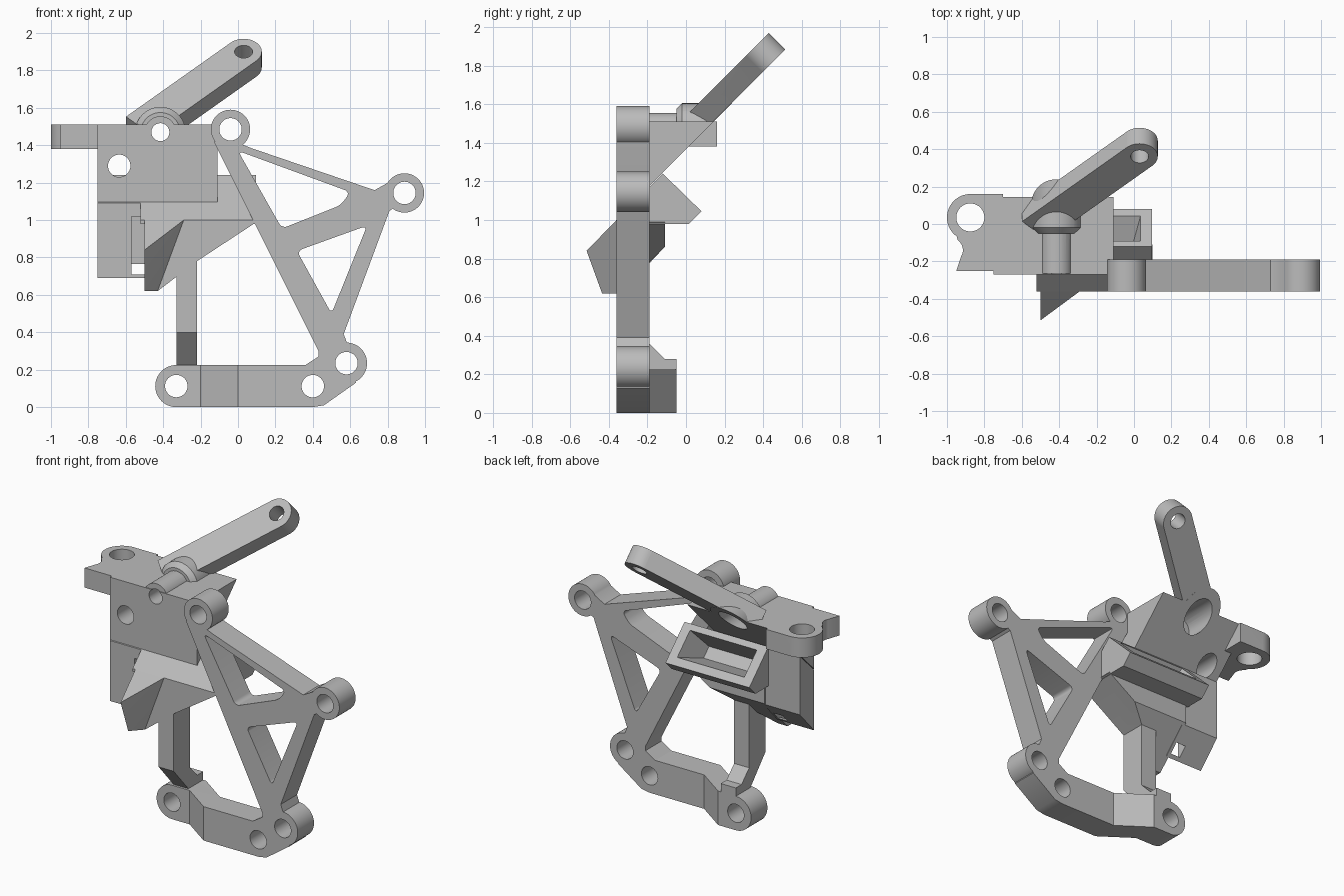
import bpy, bmesh, math
from mathutils import Vector, Matrix

cube = bpy.data.objects.get("Cube")
if cube:
    bpy.data.objects.remove(cube, do_unlink=True)

grey = bpy.data.materials.new("plain grey")
grey.use_nodes = True
grey.diffuse_color = (0.5, 0.5, 0.5, 1)
grey.node_tree.nodes["Principled BSDF"].inputs["Base Color"].default_value = (0.5, 0.5, 0.5, 1)


def finish(name, bm):
    bmesh.ops.recalc_face_normals(bm, faces=bm.faces)
    mesh = bpy.data.meshes.new(name)
    bm.to_mesh(mesh)
    bm.free()
    mesh.materials.append(grey)
    ob = bpy.data.objects.new(name, mesh)
    bpy.context.collection.objects.link(ob)
    return ob


# Extrude a 2D outline from a to b along one axis
def prism(name, pts, axis, a, b, rounding=0):
    place = {"x": lambda u, v, w: (w, u, v),
             "y": lambda u, v, w: (u, w, v),
             "z": lambda u, v, w: (u, v, w)}[axis]
    bm = bmesh.new()
    low = [bm.verts.new(place(u, v, a)) for u, v in pts]
    high = [bm.verts.new(place(u, v, b)) for u, v in pts]
    bm.faces.new(low)
    bm.faces.new(high)
    sides = []
    for i in range(len(pts)):
        j = (i + 1) % len(pts)
        bm.faces.new((low[i], low[j], high[j], high[i]))
        sides.append(bm.edges.get((low[i], high[i])))
    if rounding:
        bmesh.ops.bevel(bm, geom=sides, offset=rounding, segments=6, profile=0.5,
                        affect="EDGES", clamp_overlap=True)
    return finish(name, bm)


def cyl(name, p, q, r, r2=None):
    p, q = Vector(p), Vector(q)
    turn = (q - p).to_track_quat("Z", "Y").to_matrix().to_4x4()
    bm = bmesh.new()
    bmesh.ops.create_cone(bm, cap_ends=True, segments=48, radius1=r, radius2=r2 or r,
                          depth=(q - p).length, matrix=Matrix.Translation((p + q) / 2) @ turn)
    return finish(name, bm)


def hull(name, pts):
    bm = bmesh.new()
    for p in pts:
        bm.verts.new(p)
    bmesh.ops.convex_hull(bm, input=bm.verts)
    return finish(name, bm)


def combine(ob, others, operation):
    bpy.context.view_layer.objects.active = ob
    for other in others:
        mod = ob.modifiers.new("shape", "BOOLEAN")
        mod.operation, mod.object, mod.solver = operation, other, "EXACT"
        bpy.ops.object.modifier_apply(modifier=mod.name)
        bpy.data.objects.remove(other, do_unlink=True)
    return ob


# Keep the side of a plane its normal points away from
def trim(ob, co, normal):
    bm = bmesh.new()
    bm.from_mesh(ob.data)
    res = bmesh.ops.bisect_plane(bm, geom=bm.verts[:] + bm.edges[:] + bm.faces[:],
                                 plane_co=co, plane_no=normal, clear_outer=True)
    edges = [e for e in res["geom_cut"] if isinstance(e, bmesh.types.BMEdge)]
    bmesh.ops.holes_fill(bm, edges=edges)
    bmesh.ops.recalc_face_normals(bm, faces=bm.faces)
    bm.to_mesh(ob.data)
    bm.free()
    return ob


FRONT, BACK = -0.36, -0.19
SEAT = 1.36       # height of the sloped joint at y = 0
UNDER = 0.97      # height of the sloped underside at y = 0

# Front truss with bosses and rounded windows
truss = prism("front_truss", [(-0.13, 1.42), (-0.04, 1.43), (0.07, 1.385), (0.73, 1.16), (0.82, 1.21),
              (0.89, 1.1), (0.81, 1.05), (0.565, 0.39), (0.6, 0.3), (0.63, 0.13), (0.46, 0.01), (0.4, 0),
              (0, 0), (0, 0.225), (0.36, 0.225), (0.43, 0.27), (0.43, 0.3)], "y", FRONT, BACK)
bosses = [(-0.04, 1.485, 0.105), (0.89, 1.145, 0.105), (0.58, 0.235, 0.11)]
combine(truss, [cyl("boss", (x, FRONT, z), (x, BACK, z), r) for x, z, r in bosses], "UNION")
windows = [[(0.0, 1.37), (0.6, 1.15), (0.55, 1.08), (0.235, 0.955)],
           [(0.69, 0.97), (0.315, 0.835), (0.5, 0.5)]]
holes = [(x, z) for x, z, r in bosses] + [(0.4, 0.112)]
combine(truss, [prism("window", w, "y", -0.5, 0, 0.03) for w in windows] +
        [cyl("hole", (x, -0.5, z), (x, 0, z), 0.06) for x, z in holes], "DIFFERENCE")

# Bottom bar stepping backwards to its end boss
bar = prism("bottom_bar", [(0, FRONT), (0, BACK), (-0.2, -0.05), (-0.33, -0.05),
                           (-0.33, -0.22), (-0.2, -0.22)], "z", 0, 0.225)
combine(bar, [cyl("boss", (-0.33, -0.22, 0.1125), (-0.33, -0.05, 0.1125), 0.1125)], "UNION")
combine(bar, [cyl("hole", (-0.33, -0.5, 0.1125), (-0.33, 0.2, 0.1125), 0.06)], "DIFFERENCE")

# Upright strut with a kinked foot
prism("upright_strut", [(FRONT, 0.85), (FRONT, 0.4), (-0.2, 0.22), (-0.05, 0.22), (-0.05, 0.28),
                        (-0.11, 0.28), (BACK, 0.36), (BACK, 0.85)], "x", -0.33, -0.22)

# Tapered bracket under the sloped joint
bracket = prism("lower_bracket", [(0.1, 0.99), (-0.22, 0.78), (-0.43, 0.62), (-0.5, 0.62), (-0.5, 0.99)],
                "y", FRONT, -0.11)
trim(bracket, (0, 0, UNDER), (0, 1, -1))
trim(bracket, (0, 0, SEAT), (0, -1, 1))

# Pointed spur on the front
hull("front_spur", [(-0.5, -0.515, 0.84), (-0.29, FRONT, 1), (-0.5, -0.435, 0.62), (-0.43, FRONT, 0.62),
                    (-0.5, FRONT, 0.62), (-0.5, FRONT, 1)])

# Open socket box facing up and back, with a tapered pocket
socket = prism("socket_box", [(FRONT, 1), (-0.12, 1.24), (0.08, 1.045), (0.015, 0.98), (FRONT, 0.98)],
               "x", -0.52, 0.095)
along, normal = Vector((0, 1, 1)).normalized(), Vector((0, -1, 1)).normalized()
origin = Vector((0, 0, 1.455))


def sloped(x, t, n):
    return origin + Vector((x, 0, 0)) + along * t + normal * n


pocket = hull("pocket", [sloped(x, t, n) for t, xs, ns in
                         [(-0.2, (-0.47, 0.045), (-0.105, -0.31)), (-0.42, (-0.38, -0.02), (-0.12, -0.2))]
                         for x in xs for n in ns])
combine(socket, [pocket], "DIFFERENCE")

# Side cheek with a shallow slot
cheek = prism("side_cheek", [(-0.27, 0.69), (-0.27, 1.09), (-0.12, 1.24), (-0.12, 0.85)], "x", -0.75, -0.48)
combine(cheek, [prism("slot", [(-0.57, 0.71), (-0.57, 1.02), (-0.5, 1.02), (-0.5, 0.71)],
                      "y", -0.4, -0.2)], "DIFFERENCE")

# Wedge head, its pivot tube and collar, and the ear on the side
head = prism("wedge_head", [(-0.27, 1.085), (-0.27, 1.51), (0.155, 1.51)], "x", -0.75, -0.11)
ear = prism("ear", [(-0.7, -0.25), (-0.95, -0.25), (-0.92, -0.16), (-0.95, -0.06),
                    (-0.875, 0.035), (-0.875, 0.16), (-0.7, 0.16)], "z", 1.38, 1.51)
combine(ear, [cyl("lug", (-0.875, 0.035, 1.38), (-0.875, 0.035, 1.51), 0.125)], "UNION")
combine(ear, [cyl("hole", (-0.875, 0.035, 1), (-0.875, 0.035, 2), 0.075),
              cyl("scoop", (-0.98, -0.14, 1), (-0.98, -0.14, 2), 0.065)], "DIFFERENCE")
PX, PZ = -0.415, 1.47
tube = cyl("tube", (PX, -0.265, PZ), (PX, 0, PZ), 0.085)
collar = cyl("collar", (PX, -0.02, PZ), (PX, 0.4, PZ), 0.135)
rim = cyl("rim", (PX, -0.05, PZ), (PX, -0.02, PZ), 0.105, 0.135)
combine(head, [tube, collar, rim], "UNION")

# Swept arm lying in the sloped plane, rounded at the tip
tip, root = (0.03, 0.57), (-0.53, 0.01)
w = 0.097 / math.sqrt(2)
corners = [(c[0] + k * w, c[1] - k * w) for c in (tip, root) for k in (-1, 1)]
arm = hull("swept_arm", [sloped(x, t, n) for x, t in corners for n in (-0.06, 0.06)])
combine(arm, [cyl("end", sloped(*tip, -0.06), sloped(*tip, 0.06), 0.097)], "UNION")
combine(head, [arm], "UNION")
trim(head, (0, 0, SEAT + 0.006), (0, 1, -1))
combine(head, [cyl("bore", (PX, -0.08, PZ), (PX, 0.5, PZ), 0.085),
               cyl("pin_hole", (PX, -0.5, PZ), (PX, 0.1, PZ), 0.048),
               cyl("tip_hole", sloped(*tip, -0.2), sloped(*tip, 0.2), 0.048),
               cyl("side_hole", (-0.635, -0.5, 1.29), (-0.635, 0.3, 1.29), 0.06)], "DIFFERENCE")

# Smooth the round parts, keep hard edges
bpy.ops.object.select_all(action="DESELECT")
for ob in bpy.context.scene.objects:
    if ob.type == "MESH":
        ob.select_set(True)
        bpy.context.view_layer.objects.active = ob
bpy.ops.object.shade_smooth_by_angle(angle=math.radians(30))
